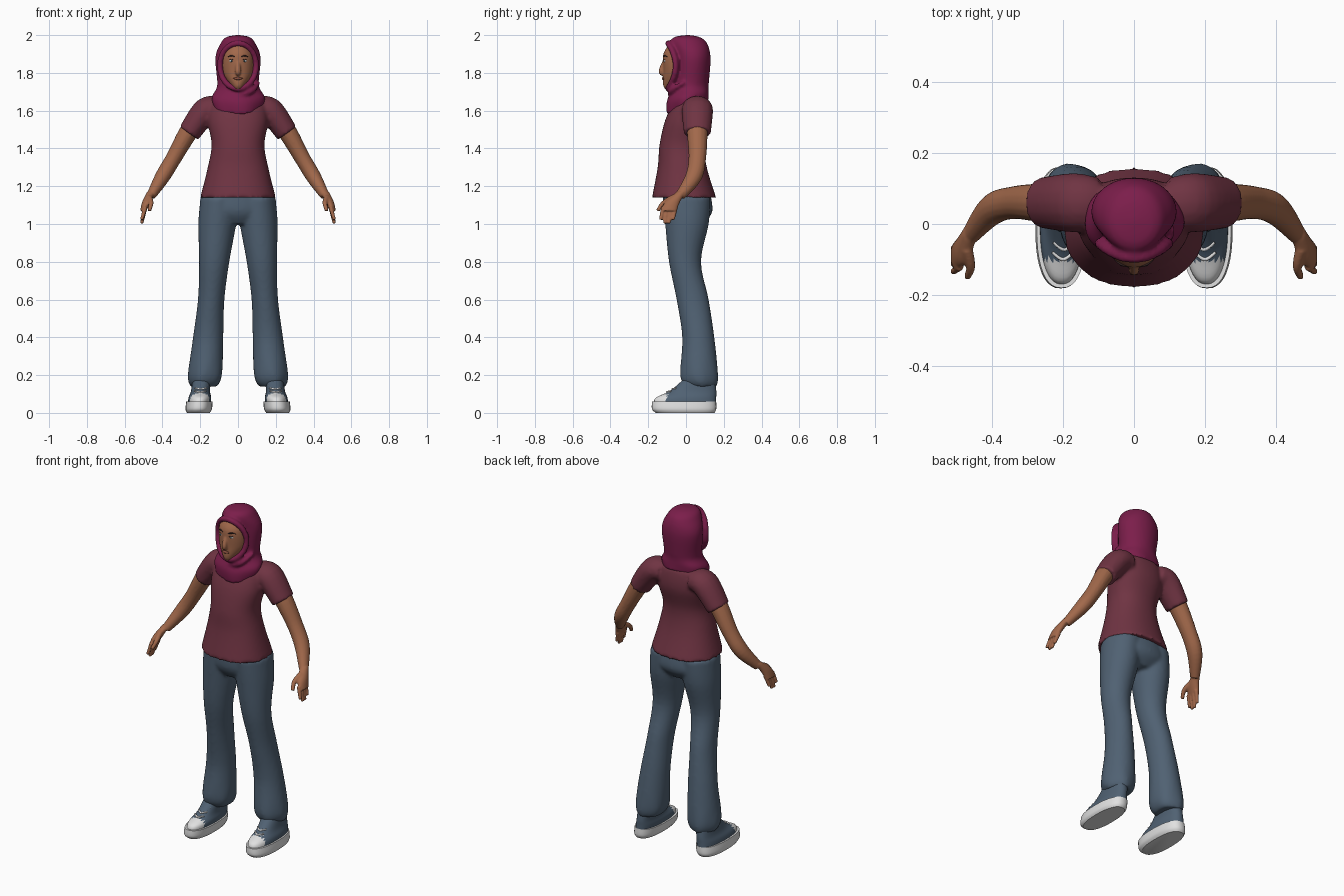
import bpy, bmesh
from math import sin, cos, pi, sqrt, copysign
from mathutils import Vector

if "Cube" in bpy.data.objects:
    bpy.data.objects.remove(bpy.data.objects["Cube"])


def material(name, red, green, blue):
    mat = bpy.data.materials.new(name)
    mat.use_nodes = True
    mat.diffuse_color = (red, green, blue, 1)
    bsdf = mat.node_tree.nodes["Principled BSDF"]
    bsdf.inputs["Base Color"].default_value = mat.diffuse_color
    bsdf.inputs["Roughness"].default_value = 0.8
    return mat


scarf_berry = material("scarf berry", .2, .013, .07)
shirt_maroon = material("shirt maroon", .16, .034, .055)
denim_blue = material("denim blue", .08, .12, .17)
skin_brown = material("skin brown", .36, .14, .07)
rubber_white = material("rubber white", .75, .75, .75)
lip_brown = material("lip brown", .25, .08, .05)
brow_dark = material("brow dark", .04, .02, .02)
eye_white = material("eye white", .6, .6, .6)
iris_blue = material("iris blue", .08, .16, .2)


def interpolate(rows, steps=6):
    """Catmull-Rom interpolation through rows of numbers."""
    rows = [rows[0], *rows, rows[-1]]
    result = []
    for before, start, end, after in zip(rows, rows[1:], rows[2:], rows[3:]):
        for step in range(steps):
            t = step / steps
            result.append([
                b + t / 2 * (c - a + t * (2 * a - 5 * b + 4 * c - d + t * (3 * (b - c) + d - a)))
                for a, b, c, d in zip(before, start, end, after)])
    return result + [rows[-1]]


def circle(count):
    return [2 * pi * i / count for i in range(count)]


def stack(rows, power=2, base=0, slope=0, ruffle=0, rise=0):
    """Level rings from height, half width, front y, back y.
    The centre follows base + slope * height; cloth ripples below ruffle."""
    rings = []
    for z, half, front, back in interpolate(rows):
        drop = max(0, ruffle - z)
        ring = []
        for angle in circle(40):
            ripple = 1 + drop * sin(5 * angle + 9 * z) / 5
            across, along = [copysign(abs(v) ** (2 / power), v) * ripple
                             for v in (cos(angle), sin(angle))]
            ring.append(Vector((base + slope * z + half * across,
                                (front + back + (back - front) * along) / 2,
                                z + rise * drop * (1 + along) / 2)))
        rings.append(ring)
    return rings


def tube(rows, wide=1):
    """Rings across a path of x, y, z, radius; wide stretches them along y."""
    rows = interpolate(rows)
    points = [Vector(row[:3]) for row in rows]
    rings = []
    for i, point in enumerate(points):
        tangent = (points[min(i + 1, len(points) - 1)] - points[max(i - 1, 0)]).normalized()
        depth = (Vector((0, 1, 0)) - tangent * tangent.y).normalized()
        across = tangent.cross(depth)
        rings.append([point + rows[i][-1] * (depth * cos(angle) * wide + across * sin(angle))
                      for angle in circle(16)])
    return rings


def both(rings):
    """The shell and its mirror image."""
    return [rings, [[Vector((-p.x, p.y, p.z)) for p in ring] for ring in rings]]


def part(name, shells, mats, side=1, voxel=0, rule=None):
    """Skin every shell, optionally fuse them into one smooth surface."""
    bm = bmesh.new()
    for rings in shells:
        loops = [[bm.verts.new((p.x * side, p.y, p.z)) for p in ring] for ring in rings]
        for low, high in zip(loops, loops[1:]):
            for i in range(len(low)):
                bm.faces.new((low[i - 1], low[i], high[i], high[i - 1]))
        bm.faces.new(loops[0])
        bm.faces.new(loops[-1])
    bmesh.ops.recalc_face_normals(bm, faces=bm.faces)
    if rule:
        for face in bm.faces:
            face.material_index = rule(face.calc_center_median())
    mesh = bpy.data.meshes.new(name)
    bm.to_mesh(mesh)
    bm.free()
    obj = bpy.data.objects.new(name, mesh)
    bpy.context.collection.objects.link(obj)
    for mat in mats:
        mesh.materials.append(mat)
    bpy.ops.object.select_all(action="DESELECT")
    obj.select_set(True)
    bpy.context.view_layer.objects.active = obj
    bpy.ops.object.shade_smooth_by_angle(angle=pi / 4)
    if voxel:
        fuse = obj.modifiers.new("fuse", "REMESH")
        fuse.mode = "VOXEL"
        fuse.voxel_size = voxel
        fuse.use_smooth_shade = True
        relax = obj.modifiers.new("relax", "SMOOTH")
        relax.factor = 0.5
        relax.iterations = 4


def feature(start, end, z, radius, arch=0, sink=0):
    """A tapered stroke lying on the curved front of the face."""
    middle = (start + end) / 2
    stroke = [(start, z, radius / 4), (middle, z + arch, radius), (end, z, radius / 4)]
    return [tube([(x, sink - .035 - .087 * sqrt(1 - (x / .083) ** 2), height, thick)
                  for x, height, thick in stroke])]


# Shirt: torso with two short sleeves
torso = stack([(1.14, .2, -.18, .16), (1.3, .16, -.15, .11), (1.42, .14, -.14, .1),
               (1.55, .16, -.11, .13), (1.65, .14, -.06, .12), (1.68, .07, -.02, .09)], power=2.2)
sleeve = tube([(.1, .06, 1.61, .06), (.17, .06, 1.6, .07), (.26, .06, 1.48, .06)], wide=1.2)
part("shirt", [torso, *both(sleeve)], [shirt_maroon], voxel=.01)

# Trousers: hips and two flared legs
hips = stack([(1.2, .17, -.12, .12), (1.07, .2, -.12, .14), (1, .12, -.08, .09)])
leg = stack([(1.14, .1, -.12, .13), (1, .1, -.11, .12), (.8, .08, -.09, .08), (.6, .07, -.05, .12),
             (.4, .08, -.02, .15), (.2, .09, -.03, .17), (.14, .07, 0, .16)],
            base=.19, slope=-.08, ruffle=.3)
part("trousers", [hips, *both(leg)], [denim_blue], voxel=.01)

# Face with nose and lips
skull = stack([(1.7, .02, -.09, -.03), (1.73, .04, -.12, .02), (1.8, .08, -.12, .05),
               (1.9, .08, -.12, .05), (1.96, .05, -.08, .03)])
nose = tube([(0, -.11, 1.87, .01), (0, -.13, 1.81, .015), (0, -.12, 1.79, .01)])
part("face", [skull, nose], [skin_brown], voxel=.005)
part("lips", feature(-.025, .025, 1.77, .008, sink=.002), [lip_brown])

# Head scarf: draped shell, rolled rim around the face, crossing fold
drape = stack([(1.58, .13, -.1, .12), (1.65, .14, -.1, .12), (1.73, .11, -.07, .12),
               (1.88, .12, -.06, .13), (1.96, .09, -.08, .11), (1.99, .06, -.06, .07),
               (2, .01, 0, .02)], ruffle=1.75, rise=.45)
angles = circle(24)
rim = tube([(.096 * sin(a), -.055 - .04 * cos(a) ** 2, 1.837 + .12 * cos(a), .016)
            for a in angles + angles[:1]])
fold = tube([(.11, -.01, 1.75, .01), (.06, -.08, 1.7, .016), (-.1, -.06, 1.65, .01)])
part("head_scarf", [drape, rim, fold], [scarf_berry], voxel=.008)

# Paired parts
for side, word in ((1, "left"), (-1, "right")):
    # Arm, palm, fingers and thumb
    arm = tube([(.2, .06, 1.56, .05), (.26, .06, 1.49, .05), (.34, .06, 1.35, .042),
                (.4, .04, 1.25, .04), (.46, -.03, 1.15, .025)], wide=1.1)
    palm = stack([(1.17, .02, -.05, 0), (1.12, .024, -.11, -.03), (1.07, .016, -.13, -.05)],
                 base=.93, slope=-.4)
    thumb = tube([(.47, -.07, 1.14, .016), (.46, -.12, 1.11, .013), (.47, -.15, 1.07, .01)])
    fingers = []
    for i in range(4):
        y, tip = -.12 + .022 * i, 1 + (i - 1.5) ** 2 / 100
        fingers.append(tube([(.49, y, 1.09, .012), (.51, y - .015, tip, .009)]))
    part(word + "_arm", [arm, palm, thumb, *fingers], [skin_brown], side, voxel=.005)

    # Shoe: rubber sole, canvas upper with rubber toe cap, crossed laces
    sole = stack([(0, .06, -.16, .15), (.02, .07, -.18, .16), (.06, .07, -.18, .16)],
                 power=2.4, base=.21, slope=-.1)
    part(word + "_sole", [sole], [rubber_white], side)
    upper = stack([(.04, .06, -.17, .16), (.08, .06, -.16, .16), (.12, .05, -.08, .16),
                   (.2, .05, .01, .15)], power=2.3, base=.21, slope=-.1)
    part(word + "_shoe_upper", [upper], [denim_blue, rubber_white], side,
         rule=lambda centre: int(centre.y < -.1 and centre.z < .11))
    laces = []
    for i in range(4):
        x, y, z = .2 - i / 300, -.1 + .028 * i, .11 + .015 * i
        for tilt in (-.006, .006):
            laces.append(tube([(x - .03, y + .02, z - tilt, .004), (x, y, z, .005),
                               (x + .03, y + .02, z + tilt, .004)]))
    part(word + "_laces", laces, [rubber_white], side)

    # Brow, eye, iris and upper lash line
    part(word + "_brow", feature(.016, .056, 1.885, .004, arch=.006), [brow_dark], side)
    part(word + "_eye", feature(.02, .05, 1.863, .007, sink=.004), [eye_white], side)
    part(word + "_iris", feature(.029, .039, 1.863, .005), [iris_blue], side)
    part(word + "_lash", feature(.018, .052, 1.866, .002, arch=.006), [brow_dark], side)
